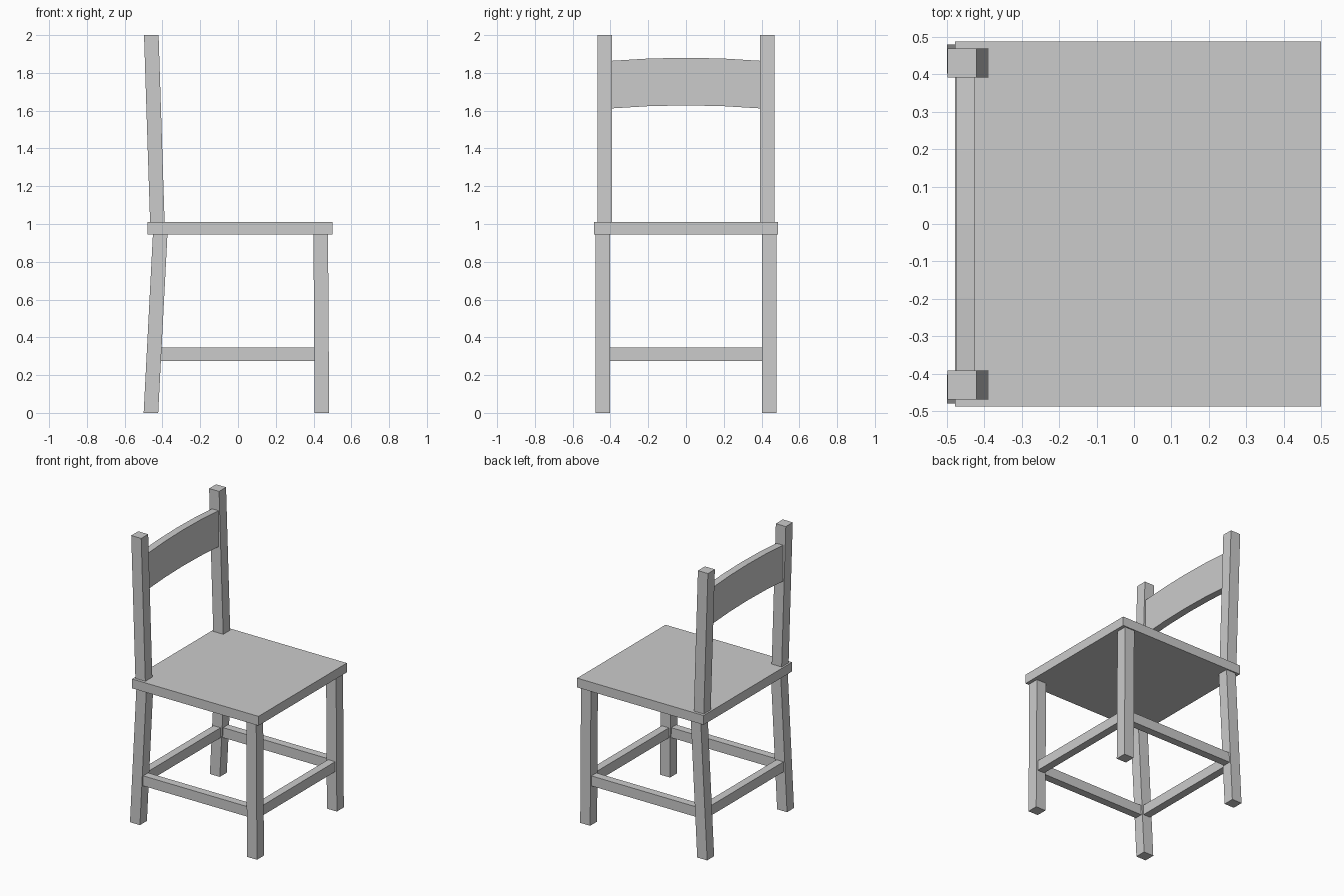
import bpy
import bmesh

if "Cube" in bpy.data.objects:
    bpy.data.objects.remove(bpy.data.objects["Cube"])


def prism(name, x0, y0, z0, x1, y1, z1, sx, sy):
    """Bar with rectangular section sx * sy, centred on (x0, y0) at z0 and (x1, y1) at z1."""
    bm = bmesh.new()
    bmesh.ops.create_cube(bm, size=1)
    for v in bm.verts:
        cx, cy, z = (x1, y1, z1) if v.co.z > 0 else (x0, y0, z0)
        v.co = (cx + v.co.x * sx, cy + v.co.y * sy, z)
    return finish(name, bm)


def finish(name, bm):
    bmesh.ops.recalc_face_normals(bm, faces=bm.faces)
    mesh = bpy.data.meshes.new(name)
    bm.to_mesh(mesh)
    bm.free()
    obj = bpy.data.objects.new(name, mesh)
    bpy.context.collection.objects.link(obj)
    return obj


SEAT_BOTTOM, SEAT_TOP = 0.945, 1.01
LEG = 0.077
LEG_Y, POST_Y = 0.441, 0.43

# Seat board
prism("seat", 0.011, 0, SEAT_BOTTOM, 0.011, 0, SEAT_TOP, 0.978, 0.976)

# Legs, back posts and side stretchers, one set per side
for side, s in (("left", -1), ("right", 1)):
    y = s * LEG_Y
    prism("front_leg_" + side, 0.444, y, 0, 0.438, y, SEAT_BOTTOM, LEG, LEG)
    prism("rear_leg_" + side, -0.461, y, 0, -0.412, y, SEAT_BOTTOM, LEG, LEG)
    p = s * POST_Y
    prism("back_post_" + side, -0.427, p, SEAT_TOP, -0.459, p, 2.0, LEG, LEG)
    prism("side_stretcher_" + side, -0.002, y, 0.275, -0.002, y, 0.345, 0.82, 0.055)

# Front and rear stretchers
for name, x in (("front_stretcher", 0.442), ("rear_stretcher", -0.445)):
    prism(name, x, 0, 0.275, x, 0, 0.345, 0.055, 0.808)

# Back slat with a shallow arch
bm = bmesh.new()
half, steps = 0.393, 4
ys = [-half + 2 * half * i / steps for i in range(steps + 1)]
arch = [0.016 * (1 - (y / half) ** 2) for y in ys]
outline = [(y, 1.612 + a) for y, a in zip(ys, arch)]
outline += [(y, 1.864 + a) for y, a in reversed(list(zip(ys, arch)))]
face = bm.faces.new([bm.verts.new((-0.476, y, z)) for y, z in outline])
ext = bmesh.ops.extrude_face_region(bm, geom=[face], use_keep_orig=True)
for v in ext["geom"]:
    if isinstance(v, bmesh.types.BMVert):
        v.co.x += 0.051
finish("back_slat", bm)
